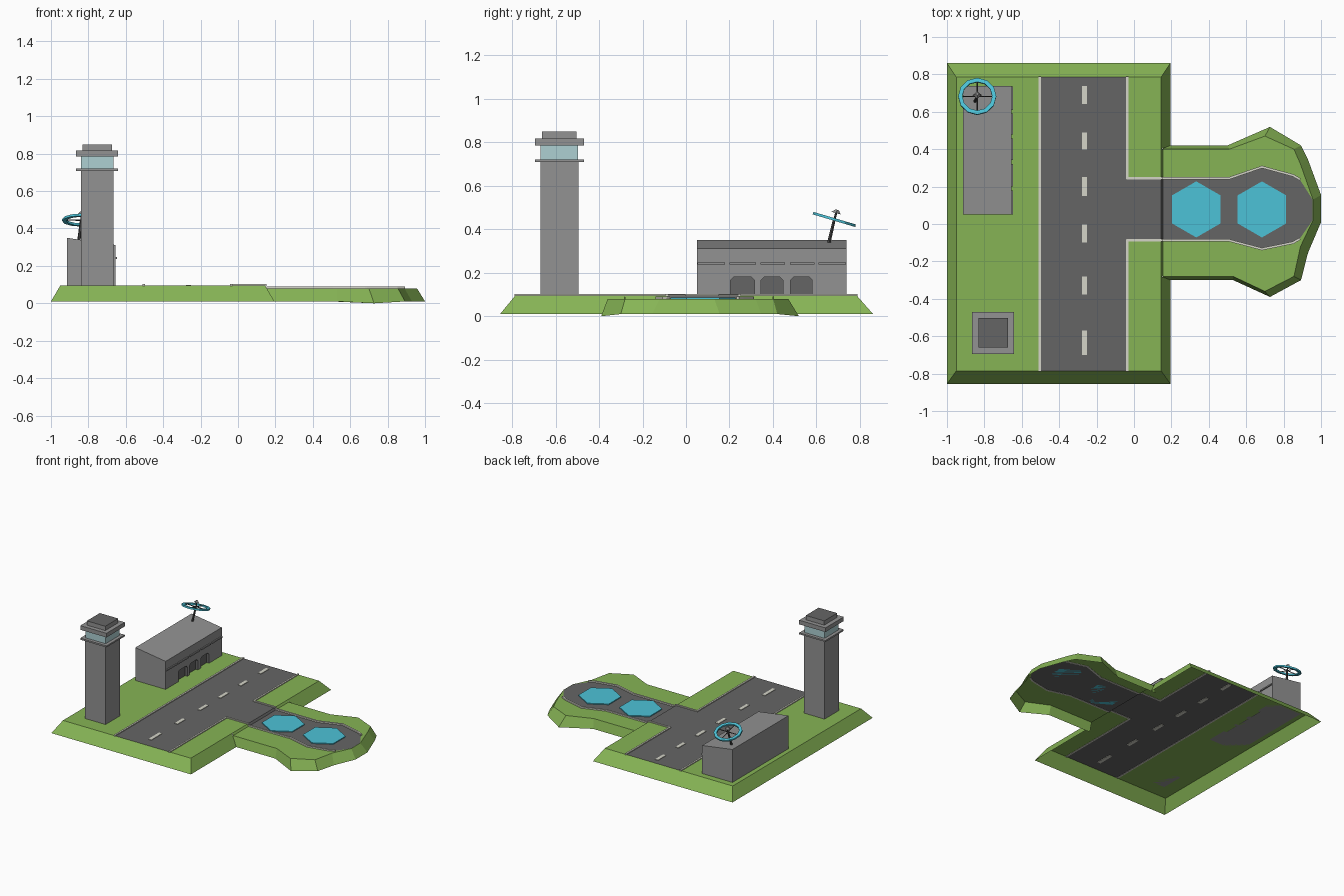
import bpy, bmesh, math
from mathutils import Vector, Matrix

if "Cube" in bpy.data.objects:
    bpy.data.objects.remove(bpy.data.objects["Cube"])


def material(name, r, g, b):
    m = bpy.data.materials.new(name)
    m.diffuse_color = (r, g, b, 1)
    m.use_nodes = True
    m.node_tree.nodes["Principled BSDF"].inputs["Base Color"].default_value = m.diffuse_color
    return m


GRASS = material("grass green", .24, .456, .091)
ROAD = material("asphalt grey", .130, .130, .130)
WALL = material("concrete grey", .29, .29, .29)
LINE = material("off white", .66, .66, .58)
CYAN = material("pad cyan", .073, .54, .68)
GLASS = material("pale glass", .42, .63, .65)
DARK = material("dark metal", .06, .06, .06)


def mesh_object(name, verts, faces, mats, rule=None):
    me = bpy.data.meshes.new(name)
    me.from_pydata(verts, [], faces)
    for m in mats:
        me.materials.append(m)
    if rule:
        for p in me.polygons:
            p.material_index = rule(p)
    ob = bpy.data.objects.new(name, me)
    bpy.context.collection.objects.link(ob)
    return ob


def solidify_outline(name, loop, offset, mat):
    """Prism from a 3D loop pushed along an offset vector, normals outward."""
    bm = bmesh.new()
    f = bm.faces.new([bm.verts.new(p) for p in loop])
    r = bmesh.ops.extrude_face_region(bm, geom=[f])
    bmesh.ops.translate(bm, vec=offset, verts=[v for v in r["geom"] if isinstance(v, bmesh.types.BMVert)])
    if f.is_valid is False or len(bm.faces) < len(loop) + 2:
        bm.faces.new([v for v in bm.verts][:len(loop)])
    bmesh.ops.recalc_face_normals(bm, faces=bm.faces)
    me = bpy.data.meshes.new(name)
    bm.to_mesh(me)
    bm.free()
    me.materials.append(mat)
    ob = bpy.data.objects.new(name, me)
    bpy.context.collection.objects.link(ob)
    return ob


def box(name, x0, x1, y0, y1, z0, z1, mat):
    return solidify_outline(name, [(x0, y0, z0), (x1, y0, z0), (x1, y1, z0), (x0, y1, z0)], (0, 0, z1 - z0), mat)


def strip(name, pts, z0, z1, w=.013):
    """Raised kerb line along a 2D path."""
    verts, faces = [], []
    for a, b in zip(pts, pts[1:]):
        a, b = Vector(a), Vector(b)
        d = (b - a).normalized() * w / 2
        n = Vector((-d.y, d.x))
        a, b, k = a - d * .6, b + d * .6, len(verts)
        for z in (z0, z1):
            verts += [(*p, z) for p in (a - n, b - n, b + n, a + n)]
        faces += [tuple(k + i for i in f) for f in ((3, 2, 1, 0), (4, 5, 6, 7), (0, 1, 5, 4),
                                                    (1, 2, 6, 5), (2, 3, 7, 6), (3, 0, 4, 7))]
    return mesh_object(name, verts, faces, [LINE])


def rod(name, a, b, r0, r1, mat, sides=6):
    a, b = Vector(a), Vector(b)
    bpy.ops.mesh.primitive_cone_add(vertices=sides, radius1=r0, radius2=r1, depth=(b - a).length,
                                    location=(a + b) / 2, rotation=(b - a).to_track_quat('Z', 'Y').to_euler())
    ob = bpy.context.object
    ob.name = name
    ob.data.materials.append(mat)
    return ob


TOP, LOW = .095, .08

# Main field: open-bottomed sheet with runway and taxiway cells
xs, ys = (-.95, -.505, -.035, .145), (-.785, -.088, .245, .785)
mesh_object("airfield_deck", [(x, y, TOP) for y in ys for x in xs],
            [(r * 4 + c, r * 4 + c + 1, r * 4 + c + 5, r * 4 + c + 4) for r in range(3) for c in range(3)],
            [GRASS, ROAD],
            lambda p: int(-.505 < p.center.x < -.035 or (p.center.x > 0 and -.088 < p.center.y < .245)))

# Sloping grass skirt, left open where the pad apron joins
inner = [(.145, .40), (.145, .785), (-.95, .785), (-.95, -.785), (.145, -.785), (.145, -.28)]
outer = [(.195, .42), (.195, .86), (-1, .86), (-1, -.855), (.195, -.855), (.195, -.30)]
mesh_object("airfield_skirt", [(*p, TOP) for p in inner] + [(*p, .01) for p in outer],
            [(i, i + 6, i + 7, i + 1) for i in range(5)], [GRASS])
step_y = (-.28, -.088, .245, .40)
mesh_object("apron_step", [(x, y, z) for y in step_y for x, z in ((.145, TOP), (.155, LOW))],
            [(2 * i, 2 * i + 1, 2 * i + 3, 2 * i + 2) for i in range(3)], [GRASS, ROAD],
            lambda p: int(-.088 < p.center.y < .245))

# Pad apron: road polygon, grass ring and skirt
road = [(.155, .245), (.51, .245), (.684, .305), (.85, .26), (.885, .24), (.955, .13),
        (.955, .02), (.885, -.08), (.85, -.10), (.684, -.134), (.51, -.088), (.155, -.088)]
edge = [(.155, .40), (.51, .40), (.70, .47), (.855, .40), (.89, .32), (.957, .13),
        (.957, .02), (.89, -.12), (.855, -.28), (.70, -.36), (.53, -.28), (.155, -.28)]
foot = [(.155, .42), (.50, .42), (.727, .519), (.893, .42), (.93, .345), (1, .155),
        (1, .01), (.93, -.155), (.893, -.30), (.727, -.39), (.53, -.30), (.155, -.30)]
mesh_object("apron_road", [(*p, LOW) for p in road], [tuple(range(11, -1, -1))], [ROAD])
mesh_object("apron_grass",
            [(*p, LOW) for p in road] + [(*p, LOW) for p in edge] +
            [(*p, 0 if i in (2, 9) else .01) for i, p in enumerate(foot)],
            [(k + i, k + i + 1, k + i + 13, k + i + 12) for k in (0, 12) for i in range(11)], [GRASS])

# Kerb lines and runway dashes
strip("runway_line_left", [(-.505, -.785), (-.505, .785)], TOP - .002, TOP + .007)
strip("runway_line_back", [(-.035, .785), (-.035, .245), (.148, .245)], TOP - .002, TOP + .007)
strip("runway_line_front", [(-.035, -.785), (-.035, -.088), (.148, -.088)], TOP - .002, TOP + .007)
strip("apron_line_back", road[:5], LOW - .002, LOW + .01)
strip("apron_line_front", road[7:], LOW - .002, LOW + .01)
for y, length in ((.69, .096), (.444, .09), (.2, .1), (-.05, .096), (-.33, .096), (-.635, .13)):
    box("runway_dash", -.278, -.252, y - length / 2, y + length / 2, TOP - .003, TOP + .004, LINE)

# Hexagonal landing pads
for x in (.333, .684):
    loop = [(x + .15 * math.sin(i * math.pi / 3), .078 + .15 * math.cos(i * math.pi / 3), LOW) for i in range(6)]
    solidify_outline("landing_pad", loop, (0, 0, .007), CYAN)

# Hangar with slanted roof and three recessed doors
hangar = solidify_outline("hangar", [(-.914, .05, TOP), (-.655, .05, TOP), (-.655, .05, .312), (-.914, .05, .35)],
                          (0, .687, 0), WALL)
hangar.data.materials.append(ROAD)
for y0, y1 in ((.205, .315), (.345, .445), (.48, .58)):
    c = .014
    loop = [(-.68, y0, .08), (-.68, y1, .08), (-.68, y1, .18 - c), (-.68, y1 - c, .18),
            (-.68, y0 + c, .18), (-.68, y0, .18 - c)]
    cutter = solidify_outline("door_cutter", loop, (.06, 0, 0), ROAD)
    cutter.hide_render = True
    cutter.hide_viewport = True
    mod = hangar.modifiers.new("door_cut", 'BOOLEAN')
    mod.object = cutter
    mod.operation = 'DIFFERENCE'
    mod.solver = 'EXACT'
    box("hangar_door", -.680, -.674, y0, y1, TOP, .18, ROAD)
# Ledges along the hangar front
for y0, y1 in ((.052, .18), (.2, .322), (.342, .456), (.478, .59), (.61, .735)):
    box("hangar_ledge", -.657, -.646, y0, y1, .237, .247, WALL)

# Control tower: stacked square blocks
CX, CY = -.753, -.582
for name, h, z0, z1, mat in (("tower_shaft", .0875, TOP, .708, WALL), ("tower_balcony", .112, .708, .72, WALL),
                             ("tower_windows", .0865, .72, .785, GLASS), ("tower_roof", .112, .785, .817, WALL),
                             ("tower_cap", .079, .817, .85, WALL)):
    block = box(name, CX - h, CX + h, CY - h, CY + h, z0, z1, mat)
block.data.materials.append(ROAD)
for p in block.data.polygons:
    p.material_index = int(p.normal.z > .9)

# Antenna: tilted twelve-sided ring on a pole
hub = Vector((-.838, .682, .445))
tilt = Matrix.Translation(hub) @ Matrix.Rotation(math.radians(-16.5), 4, 'X')
profile = [(.102, -.006), (.102, .006), (.08, .006), (.08, -.006)]
N = 12
verts = [tilt @ Vector((r * math.cos(2 * math.pi * i / N), r * math.sin(2 * math.pi * i / N), z))
         for i in range(N) for r, z in profile]
faces = [(i * 4 + j, (i + 1) % N * 4 + j, (i + 1) % N * 4 + (j + 1) % 4, i * 4 + (j + 1) % 4)
         for i in range(N) for j in range(4)]
mesh_object("antenna_ring", verts, faces, [CYAN])
rod("antenna_pole", (-.852, .654, .325), hub, .009, .007, DARK)
for i in range(4):
    a = i * math.pi / 2
    rod("antenna_spoke", hub, tilt @ Vector((.085 * math.cos(a), .085 * math.sin(a), 0)), .004, .003, DARK, 4)
rod("antenna_mast", hub, tilt @ Vector((0, 0, .035)), .005, .005, DARK)
rod("antenna_tip", tilt @ Vector((0, 0, .03)), tilt @ Vector((0, 0, .046)), .022, .008, WALL, 4)
